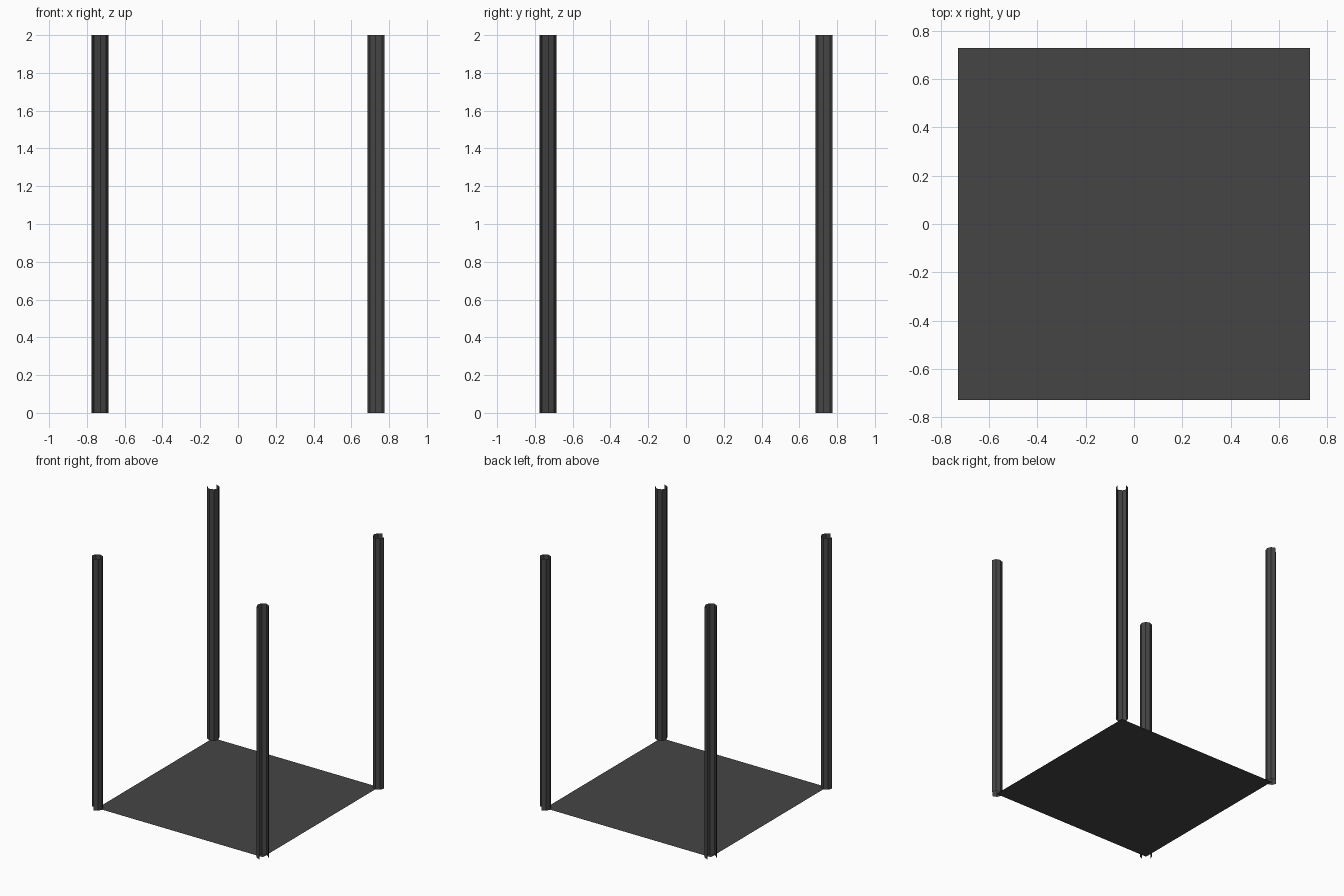
import bpy, bmesh, math

if "Cube" in bpy.data.objects:
    bpy.data.objects.remove(bpy.data.objects["Cube"])

HALF = 0.73      # post centres / plate corners
R = 0.045        # post radius
H = 2.0          # post height

mat = bpy.data.materials.new("dark grey")
mat.diffuse_color = (0.06, 0.06, 0.06, 1)
mat.use_nodes = True
mat.node_tree.nodes["Principled BSDF"].inputs["Base Color"].default_value = mat.diffuse_color


def make_object(name, bm):
    me = bpy.data.meshes.new(name)
    bm.to_mesh(me)
    bm.free()
    me.materials.append(mat)
    ob = bpy.data.objects.new(name, me)
    bpy.context.collection.objects.link(ob)
    return ob


# thin floor sheet
bm = bmesh.new()
bmesh.ops.create_grid(bm, x_segments=1, y_segments=1, size=HALF)
make_object("floor_sheet", bm)


# open-ended eight-sided post with the outward quarter left open
def post(name, sx, sy):
    bm = bmesh.new()
    start = math.atan2(sy, sx) + math.pi / 4
    rings = []
    for i in range(7):
        a = start + i * math.pi / 4
        x, y = sx * HALF + R * math.cos(a), sy * HALF + R * math.sin(a)
        rings.append((bm.verts.new((x, y, 0)), bm.verts.new((x, y, H))))
    for (a0, a1), (b0, b1) in zip(rings, rings[1:]):
        bm.faces.new((a0, b0, b1, a1))
    make_object(name, bm)


for sx, xn in ((-1, "left"), (1, "right")):
    for sy, yn in ((-1, "front"), (1, "back")):
        post(f"{yn}_{xn}_post", sx, sy)
